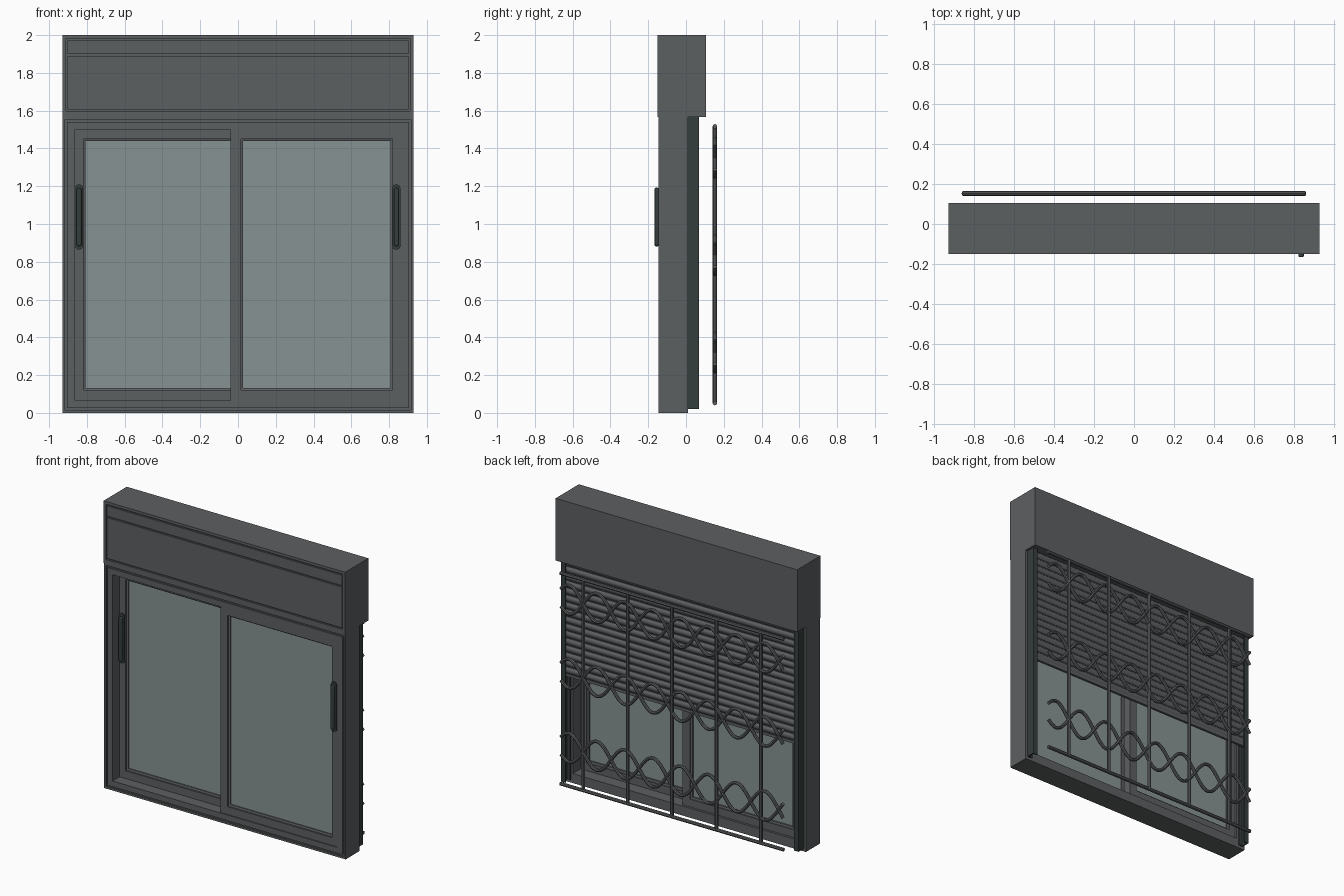
import bpy, bmesh, math
from mathutils import Vector

if "Cube" in bpy.data.objects:
    bpy.data.objects.remove(bpy.data.objects["Cube"])


def material(name, rgb):
    m = bpy.data.materials.new(name)
    m.diffuse_color = (*rgb, 1)
    m.use_nodes = True
    m.node_tree.nodes["Principled BSDF"].inputs["Base Color"].default_value = m.diffuse_color
    return m


GREY = material("anthracite_grey", (0.108, 0.115, 0.119))
DARK = material("dark_green_grey", (0.036, 0.049, 0.047))
GLASS = material("glass_grey", (0.245, 0.290, 0.290))


def finish(bm, name, mat, smooth=False):
    bmesh.ops.recalc_face_normals(bm, faces=bm.faces)
    me = bpy.data.meshes.new(name)
    bm.to_mesh(me)
    bm.free()
    me.materials.append(mat)
    ob = bpy.data.objects.new(name, me)
    bpy.context.collection.objects.link(ob)
    if smooth:
        bpy.ops.object.select_all(action='DESELECT')
        ob.select_set(True)
        bpy.context.view_layer.objects.active = ob
        bpy.ops.object.shade_smooth_by_angle(angle=math.radians(40))
    return ob


def box(name, x0, x1, y0, y1, z0, z1, mat):
    return prism(name, [(x0, y0), (x1, y0), (x1, y1), (x0, y1)],
                 lambda p, t: (p[0], p[1], t), z0, z1, mat)


def prism(name, pts, place, t0, t1, mat, smooth=False):
    """Extrude a closed 2D profile from t0 to t1."""
    bm = bmesh.new()
    a, b = [[bm.verts.new(place(p, t)) for p in pts] for t in (t0, t1)]
    n = len(pts)
    for i in range(n):
        j = (i + 1) % n
        bm.faces.new((a[i], a[j], b[j], b[i]))
    bm.faces.new(a)
    bm.faces.new(b)
    return finish(bm, name, mat, smooth)


def frame(name, x0, x1, z0, z1, profile, mat):
    """Sweep a closed (inset, y) profile round a rectangle with mitred corners."""
    bm = bmesh.new()
    loops = []
    for x, sx, z, sz in ((x0, 1, z0, 1), (x1, -1, z0, 1), (x1, -1, z1, -1), (x0, 1, z1, -1)):
        loops.append([bm.verts.new((x + sx * d, y, z + sz * d)) for d, y in profile])
    n = len(profile)
    for k in range(4):
        a, b = loops[k], loops[(k + 1) % 4]
        for i in range(n):
            j = (i + 1) % n
            bm.faces.new((a[i], a[j], b[j], b[i]))
    return finish(bm, name, mat)


def tube(name, pts, radius, mat):
    """Round bar along a path, made from a bevelled curve."""
    cu = bpy.data.curves.new(name + "_path", 'CURVE')
    cu.dimensions = '3D'
    cu.bevel_depth = radius
    cu.bevel_resolution = 2
    cu.use_fill_caps = True
    sp = cu.splines.new('POLY')
    sp.points.add(len(pts) - 1)
    for p, co in zip(sp.points, pts):
        p.co = (*co, 1)
    tmp = bpy.data.objects.new(name + "_path", cu)
    bpy.context.collection.objects.link(tmp)
    dg = bpy.context.evaluated_depsgraph_get()
    me = bpy.data.meshes.new_from_object(tmp.evaluated_get(dg))
    bpy.data.objects.remove(tmp)
    bm = bmesh.new()
    bm.from_mesh(me)
    me.materials.clear()
    for f in bm.faces:
        f.material_index = 0
    return finish(bm, name, mat, True)


def capsule(cx, cz, half_w, half_h, seg=10):
    """Upright stadium outline in x and z."""
    pts = []
    for s in (1, -1):
        for i in range(seg + 1):
            a = math.pi * i / seg + (0 if s > 0 else math.pi)
            pts.append((cx + half_w * math.cos(a),
                        cz + s * (half_h - half_w) + half_w * math.sin(a)))
    return pts


# Shutter box with grooved front
box("shutter_box", -0.93, 0.93, -0.138, 0.105, 1.567, 2.0, GREY)
frame("box_front_rim", -0.93, 0.93, 1.567, 2.0,
      [(0, -0.15), (0.019, -0.15), (0.019, -0.137), (0, -0.137)], GREY)
box("box_rim_sill", -0.912, 0.912, -0.15, -0.137, 1.58, 1.597, GREY)
box("box_lower_panel", -0.903, 0.903, -0.148, -0.137, 1.605, 1.889, GREY)
box("box_upper_panel", -0.903, 0.903, -0.148, -0.137, 1.899, 1.971, GREY)

# Fixed window frame with a groove round the front
frame("window_frame", -0.93, 0.93, 0, 1.567,
      [(0, -0.145), (0.014, -0.145), (0.014, -0.134), (0.026, -0.134), (0.026, -0.145),
       (0.066, -0.145), (0.066, 0.01), (0, 0.01)], GREY)

# Sliding sashes: right one in front, left one behind
for side, x0, x1, yf in (("right", -0.04, 0.875, -0.138), ("left", -0.875, 0.03, -0.068)):
    yb = yf + 0.062
    frame(side + "_sash", x0, x1, 0.064, 1.506,
          [(0, yf), (0.056, yf), (0.056, yf + 0.012), (0.067, yf + 0.016),
           (0.067, yb - 0.012), (0.056, yb - 0.008), (0.056, yb), (0, yb)], GREY)
    box(side + "_glass", x0 + 0.06, x1 - 0.06, yf + 0.025, yf + 0.037, 0.125, 1.446, GLASS)

    # Pull handle on the outer stile
    hx = 0.838 if side == "right" else -0.842
    place = lambda p, t: (p[0], t, p[1])
    prism(side + "_handle_plate", capsule(hx, 1.037, 0.022, 0.173), place,
          yf - 0.008, yf + 0.002, DARK, True)
    grip = prism(side + "_handle_grip", capsule(hx, 1.037, 0.013, 0.155), place,
                 yf - 0.028, yf - 0.006, DARK, True)
    bev = grip.modifiers.new("round", 'BEVEL')
    bev.width = 0.006
    bev.segments = 3
    bev.limit_method = 'ANGLE'
    bev.angle_limit = math.radians(50)

# Shutter guide channels
channel = [(0.915, 0.009), (0.915, 0.07), (0.88, 0.07), (0.88, 0.062),
           (0.905, 0.062), (0.905, 0.018), (0.88, 0.018), (0.88, 0.009)]
for side, s in (("right", 1), ("left", -1)):
    prism(side + "_shutter_guide", channel, lambda p, t: (s * p[0], p[1], t),
          0.02, 1.57, DARK)

# Half-lowered roller shutter with curved slats
PITCH, BOTTOM = 0.05, 0.77
for k in range(16):
    z = BOTTOM + k * PITCH
    slat = [(0.034, z), (0.044, z), (0.050, z + 0.008), (0.055, z + 0.018), (0.055, z + 0.030),
            (0.050, z + 0.038), (0.042, z + 0.044), (0.042, z + PITCH), (0.034, z + PITCH)]
    prism("shutter_slat_%02d" % k, slat, lambda p, t: (t, p[0], p[1]), -0.903, 0.903, GREY, True)
box("shutter_end_bar", -0.903, 0.903, 0.032, 0.05, 0.752, 0.772, GREY)

# Security grille: rails, uprights and crossing waves
GY, R = 0.153, 0.012
for name, z in (("top", 1.517), ("bottom", 0.052)):
    tube("grille_%s_rail" % name, [(-0.86, GY, z), (0.86, GY, z)], R, GREY)
for k in range(-2, 3):
    tube("grille_upright_%d" % (k + 3), [(k * 0.342, GY, 0.052), (k * 0.342, GY, 1.517)], R, GREY)
HALF_WAVE, AMP, N = 0.215, 0.1, 120
for b, zc in enumerate((0.32, 0.835, 1.35)):
    for s in (1, -1):
        pts = []
        for i in range(N + 1):
            x = -0.855 + 1.71 * i / N
            pts.append((x, GY, zc + s * AMP * math.sin(math.pi * (x + 0.82) / HALF_WAVE)))
        tube("grille_wave_%d_%s" % (b + 1, "a" if s > 0 else "b"), pts, R * 0.95, GREY)
